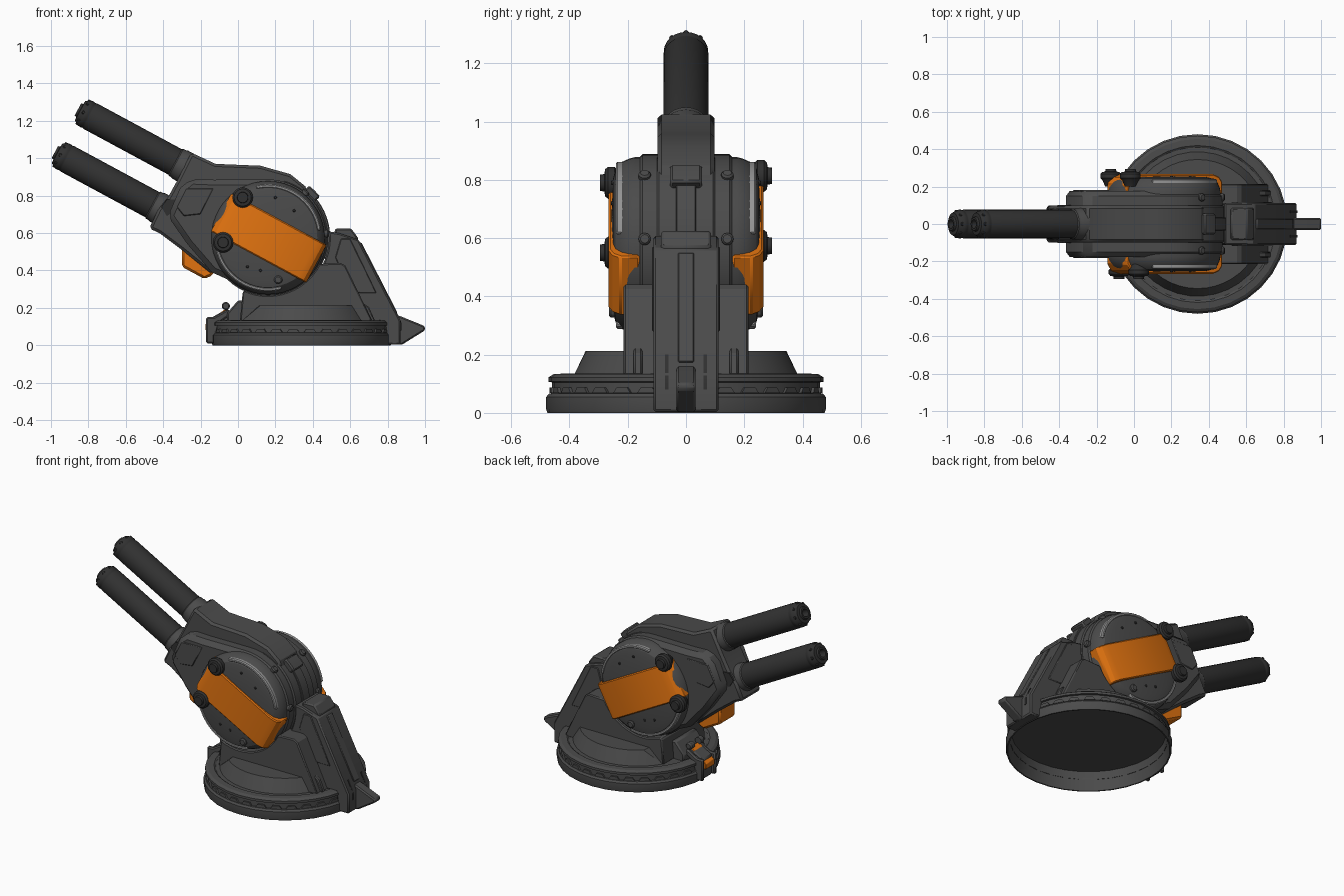
import bpy, bmesh
from math import sin, cos, pi, radians
from mathutils import Vector as V


def material(name, rgb):
    m = bpy.data.materials.new(name)
    m.diffuse_color = (*rgb, 1)
    return m


DARK = material("dark_grey", (0.07, 0.07, 0.07))
BLACK = material("near_black", (0.03, 0.03, 0.03))
LIGHT = material("light_grey", (0.3, 0.3, 0.3))
ORANGE = material("orange", (0.75, 0.17, 0.005))
X, Y, Z = V((1, 0, 0)), V((0, 1, 0)), V((0, 0, 1))
P = V((0.16, 0, 0.575))                     # gun pivot
U = V((-0.88, 0, 0.475)).normalized()       # barrel direction
W = V((0.475, 0, 0.88)).normalized()        # across the barrels


def finish(name, bm, mat, bevel=0):
    bmesh.ops.recalc_face_normals(bm, faces=bm.faces)
    me = bpy.data.meshes.new(name)
    bm.to_mesh(me)
    bm.free()
    ob = bpy.data.objects.new(name, me)
    bpy.context.collection.objects.link(ob)
    me.materials.append(mat)
    if bevel:
        b = ob.modifiers.new("bevel", "BEVEL")
        b.width, b.segments, b.limit_method = bevel, 1, "ANGLE"
        b.angle_limit = radians(35)
    return ob


def prism(name, pts, c0, c1, mat=DARK, bevel=0.008, o=V(), a=X, b=Z, c=Y):
    """Extrude a 2D outline (axes a, b) from c0 to c1 along c."""
    bm = bmesh.new()
    lo, hi = ([bm.verts.new(o + a * p + b * q + c * h) for p, q in pts] for h in (c0, c1))
    bm.faces.new(lo)
    bm.faces.new(hi)
    for i in range(len(pts)):
        j = (i + 1) % len(pts)
        bm.faces.new((lo[i], lo[j], hi[j], hi[i]))
    return finish(name, bm, mat, bevel)


def lathe(name, profile, o, axis, n=32, mat=DARK):
    """Revolve (radius, height) points around an axis."""
    s = axis.cross(Y if abs(axis.y) < 0.9 else X).normalized()
    t = axis.cross(s)
    bm = bmesh.new()
    rings = [[bm.verts.new(o + axis * h + (s * cos(k * 2 * pi / n) + t * sin(k * 2 * pi / n)) * r)
              for k in range(n)] for r, h in profile]
    for r0, r1 in zip(rings, rings[1:]):
        for k in range(n):
            j = (k + 1) % n
            bm.faces.new((r0[k], r0[j], r1[j], r1[k]))
    bm.faces.new(rings[0])
    bm.faces.new(rings[-1])
    return finish(name, bm, mat)


def arc(r, a0, a1, n=14, x=P.x, z=P.z):
    return [(x + r * cos(radians(a0 + (a1 - a0) * i / n)),
             z + r * sin(radians(a0 + (a1 - a0) * i / n))) for i in range(n + 1)]


def bolt(name, o, axis, r, h, mat=DARK, n=12):
    lathe(name, [(r, -h), (r, h * 0.5), (r * 0.7, h), (r * 0.3, h)], o, axis, n, mat)


# round base, hollow underneath, with grooved rim and studs
C = V((0.34, 0, 0))
lathe("base_disc", [(0.445, 0.115), (0.468, 0), (0.476, 0), (0.48, 0.012), (0.48, 0.055), (0.47, 0.066),
                    (0.46, 0.068), (0.46, 0.105), (0.472, 0.107), (0.472, 0.122), (0.455, 0.133),
                    (0.42, 0.135), (0.41, 0.128), (0.1, 0.128)], C, Z, 32)
for k in range(32):
    d = V((cos((k + 0.5) * pi / 16), sin((k + 0.5) * pi / 16), 0))
    t = d.cross(Z)
    prism("rim_stud", [(-0.034, 0.068), (0.034, 0.068), (0.02, 0.088), (-0.02, 0.088)],
          0.45, 0.468, DARK, 0, C, t, Z, d)

# raised sector on each side of the base
for s in (-1, 1):
    bm = bmesh.new()
    for r, z, a0, a1 in ((0.39, 0.12, 24, 148), (0.345, 0.212, 34, 130)):
        for x, y in arc(r, a0, a1, 12, C.x, 0):
            bm.verts.new((x, s * y, z))
        for x in (0.1, 0.62):
            bm.verts.new((x, s * 0.1, z))
    bmesh.ops.convex_hull(bm, input=bm.verts)
    finish("base_sector", bm, DARK)

# cradle that carries the gun, with the sloping strut behind it
prism("cradle", [(0.01, 0.125), (0.025, 0.285)] + arc(0.308, -114, -27)
      + [(0.55, 0.44), (0.575, 0.425), (0.72, 0.125)], -0.215, 0.215)
prism("back_strut", arc(0.326, -60, 6) + [(0.54, 0.6), (0.645, 0.565), (0.87, 0.13), (0.87, 0.003),
      (0.8, 0.003), (0.78, 0.125), (0.4, 0.125)], -0.112, 0.112)
prism("strut_cap", [(0.51, 0.57), (0.52, 0.625), (0.605, 0.625), (0.645, 0.57), (0.62, 0.53)],
      -0.085, 0.085)
prism("strut_rib", [(0.6, 0.54), (0.66, 0.55), (0.852, 0.175), (0.8, 0.16)], -0.028, 0.028, DARK, 0.004)
prism("tail_fin", [(0.8, 0.13), (0.82, 0.17), (0.87, 0.155), (1.0, 0.102), (1.0, 0.08),
                   (0.875, 0.002), (0.81, 0.01)], -0.033, 0.033)
for s in (-1, 1):
    prism("back_panel", [(0.52, 0.47), (0.55, 0.57), (0.6, 0.57), (0.74, 0.28), (0.6, 0.28)],
          s * 0.108, s * 0.117, DARK, 0.004)
    prism("strut_slot", [(0.80, 0.2), (0.838, 0.2), (0.874, 0.12), (0.874, 0.08), (0.82, 0.08)],
          s * 0.06, s * 0.072, BLACK, 0)
    prism("cradle_foot", [(0.65, 0.125), (0.65, 0.2), (0.67, 0.225), (0.7, 0.205), (0.735, 0.125)],
          s * 0.15, s * 0.18, DARK, 0.006)

# front latch on the base
prism("front_block", [(-0.06, 0.12), (-0.06, 0.17), (0.0, 0.24), (0.08, 0.24), (0.08, 0.12)], -0.11, 0.11)
prism("latch_body", [(-0.155, 0.01), (-0.155, 0.14), (-0.06, 0.195), (-0.02, 0.17), (-0.02, 0.12),
                     (-0.12, 0.12), (-0.13, 0.01)], -0.05, 0.05)
for s in (-1, 1):
    prism("latch_cheek", [(-0.17, 0.01), (-0.17, 0.15), (-0.13, 0.15), (-0.06, 0.19), (-0.03, 0.17),
                          (-0.1, 0.12), (-0.125, 0.01)], s * 0.05, s * 0.075)
    bolt("latch_knob", V((-0.065, s * 0.05, 0.21)), Y * s, 0.022, 0.02)
prism("latch_plate", [(-0.174, 0.08), (-0.174, 0.115), (-0.06, 0.2), (-0.06, 0.17), (-0.14, 0.08)],
      -0.045, 0.045, ORANGE, 0.003)

# gun housing
prism("gun_housing", arc(0.312, -135, 92, 30) + [(-0.13, 0.885), (-0.25, 0.89), (-0.31, 0.84),
      (-0.375, 0.69), (-0.27, 0.54), (-0.14, 0.39)], -0.177, 0.177, DARK, 0.028)
prism("gun_spine", [(-0.25, 1.03), (-0.12, 0.97), (0.12, 0.96), (0.28, 0.915), (0.36, 0.85),
                    (0.385, 0.78), (0.1, 0.7), (-0.1, 0.45), (-0.14, 0.38), (-0.3, 0.51), (-0.42, 0.6),
                    (-0.475, 0.625), (-0.425, 0.73), (-0.375, 0.79), (-0.32, 0.89)],
      -0.098, 0.098, DARK, 0.014)
prism("rear_band", arc(0.322, -60, 75, 20) + arc(0.25, 75, -60, 20), -0.1, 0.1)
prism("rear_rib", arc(0.333, -20, 60, 14) + arc(0.27, 60, -20, 14), -0.035, 0.035, DARK, 0.004)
prism("rear_hatch", arc(0.355, 38, 52, 4) + arc(0.28, 52, 38, 4), -0.055, 0.055)
for s in (-1, 1):
    prism("neck_panel", [(-0.33, 0.74), (-0.28, 0.84), (-0.13, 0.84), (-0.2, 0.7), (-0.29, 0.69)],
          s * 0.17, s * 0.181, DARK, 0.005)
    prism("neck_vent", [(-0.41, 0.74), (-0.38, 0.78), (-0.33, 0.78), (-0.34, 0.72), (-0.38, 0.69)],
          s * 0.09, s * 0.102, BLACK, 0)
    for ang in (4, 50):
        d = V((cos(radians(ang)), 0, sin(radians(ang))))
        bolt("rear_bolt", P + d * 0.312 + Y * s * 0.142, d, 0.021, 0.014)

# orange counterweight below the muzzle block
prism("lower_guard", [(-0.3, 0.53), (-0.3, 0.42), (-0.18, 0.355), (-0.145, 0.37), (-0.1, 0.42),
                      (-0.2, 0.55)], -0.08, 0.08, ORANGE, 0.012)

# twin barrels
for v in (-0.138, 0.121):
    o = P + W * v + U * 0.008
    lathe("barrel", [(0.077, 0.5), (0.077, 1.135), (0.075, 1.14), (0.075, 1.148), (0.077, 1.153),
                     (0.076, 1.17), (0.06, 1.198), (0.04, 1.2), (0.036, 1.212), (0.024, 1.212),
                     (0.022, 1.15)], o, U, 24, BLACK)
    lathe("barrel_collar", [(0.086, 0.5), (0.086, 0.59), (0.082, 0.6), (0.082, 0.615),
                            (0.076, 0.622)], o, U, 24)
    for k in range(8):
        d = W * cos(k * pi / 4) + Y * sin(k * pi / 4)
        bolt("muzzle_lug", o + U * 1.178 + d * 0.066, d, 0.01, 0.009, BLACK, 8)

# side drums with orange straps, light trim and knobs
for s in (-1, 1):
    ys = Y * s
    lathe("side_drum", [(0.303, 0.1), (0.303, 0.175), (0.298, 0.195), (0.286, 0.222), (0.264, 0.242),
                        (0.23, 0.25), (0.1, 0.256)], P, ys, 48)
    prism("drum_strap", [(-0.294, 0.16), (-0.294, 0.225), (-0.275, 0.252), (-0.24, 0.266),
                         (0.22, 0.266), (0.26, 0.25), (0.285, 0.215), (0.285, 0.16)],
          -0.115, 0.115, ORANGE, 0.006, P, U, ys, W)
    for a0, a1 in ((103, 8), (190, 285)):
        prism("drum_trim", arc(0.287, a0, a1, 16) + arc(0.266, a1, a0, 16),
              s * 0.2, s * 0.241, LIGHT, 0.006)
    shift = 0.05 if s > 0 else 0
    for x, z in ((0.025, 0.79), (-0.08, 0.55)):
        lathe("drum_knob", [(0.03, 0.2), (0.045, 0.235), (0.055, 0.245), (0.055, 0.268), (0.046, 0.278),
                            (0.03, 0.28), (0.028, 0.295), (0.012, 0.295)],
              V((x, 0, z)) + U * shift, ys, 16, BLACK)
    bolt("drum_bolt", V((0.215, s * 0.25, 0.35)), ys, 0.023, 0.014)
    for x, z in ((0.2, 0.79), (0.3, 0.72), (0.05, 0.42), (0.12, 0.4)):
        bolt("drum_rivet", V((x, s * 0.25, z)), ys, 0.008, 0.008, BLACK, 8)

bpy.ops.object.select_all(action="SELECT")
bpy.context.view_layer.objects.active = bpy.context.selected_objects[0]
bpy.ops.object.shade_smooth_by_angle(angle=radians(28))
